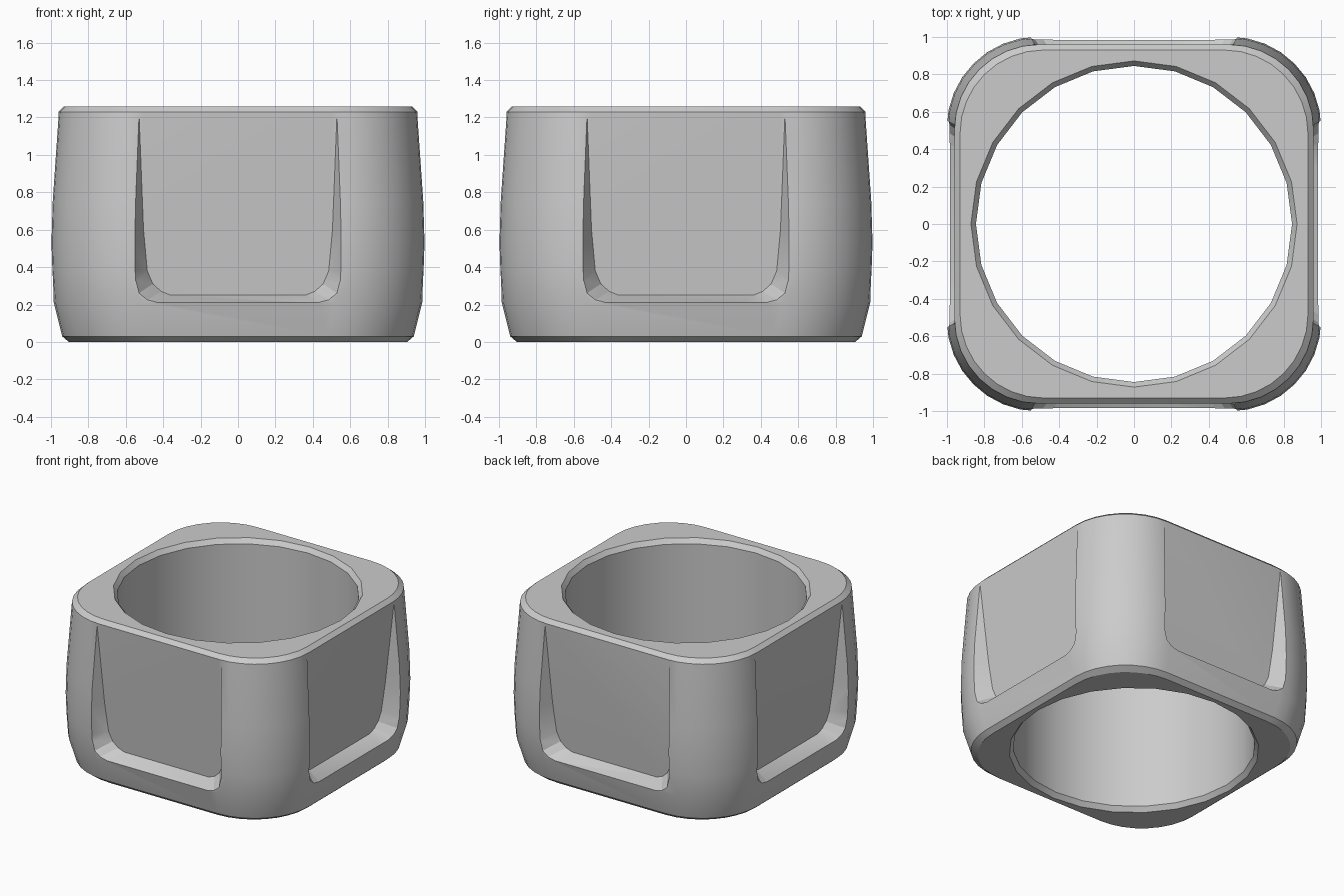
import bpy, bmesh
from math import sin, cos, pi, radians
from mathutils import Matrix, Vector

cube = bpy.data.objects.get("Cube")
if cube:
    bpy.data.objects.remove(cube, do_unlink=True)

HEIGHT = 1.26
OUTSIDE = 1.01      # distance of the outer face of the recess cutter


def rounded_square(half, radius, z, steps=8):
    c = half - radius
    pts = []
    for quarter in range(4):
        sx = 1 if quarter in (0, 3) else -1
        sy = 1 if quarter in (0, 1) else -1
        for i in range(steps + 1):
            a = (quarter + i / steps) * pi / 2
            pts.append((sx * c + radius * cos(a), sy * c + radius * sin(a), z))
    return pts


def circle(radius, z, sides=24):
    return [(radius * cos(2 * pi * i / sides), radius * sin(2 * pi * i / sides), z)
            for i in range(sides)]


def loft(bm, rings, matrix=Matrix()):
    """Skin a stack of closed rings and cap both ends."""
    loops = [[bm.verts.new(matrix @ Vector(p)) for p in ring] for ring in rings]
    n = len(loops[0])
    for lower, upper in zip(loops, loops[1:]):
        for i in range(n):
            j = (i + 1) % n
            bm.faces.new((lower[i], lower[j], upper[j], upper[i]))
    bm.faces.new(loops[0][::-1])
    bm.faces.new(loops[-1])


def make_object(name, bm):
    bmesh.ops.recalc_face_normals(bm, faces=bm.faces[:])
    mesh = bpy.data.meshes.new(name)
    bm.to_mesh(mesh)
    bm.free()
    obj = bpy.data.objects.new(name, mesh)
    bpy.context.collection.objects.link(obj)
    return obj


# Rounded square body (half width, corner radius, height), bevelled at both rims
bm = bmesh.new()
profile = [(0.905, 0.45, 0), (0.94, 0.455, 0.03), (0.985, 0.475, 0.21),
           (0.996, 0.485, 0.38), (1.001, 0.488, 0.53), (0.994, 0.48, 0.75),
           (0.96, 0.455, 1.23), (0.93, 0.445, HEIGHT)]
loft(bm, [rounded_square(*section) for section in profile])
body = make_object("square_ring_body", bm)

# Round bore with a small bevel at each end
bm = bmesh.new()
bore = [(0.899, -0.035), (0.845, 0.035), (0.845, HEIGHT - 0.035), (0.899, HEIGHT + 0.035)]
loft(bm, [circle(r, z) for r, z in bore])
bore_cutter = make_object("bore_cutter", bm)


# Side recesses: the floor leans inward towards the bottom
def floor_y(z):
    return 0.9595 - 0.092 * (1.23 - z)


# Right half outlines: floor (x, z) and rim (x, z, distance out)
floor = [(0.53, 1.245), (0.505, 0.6), (0.485, 0.38), (0.455, 0.31), (0.41, 0.27), (0.36, 0.25)]
rim = [(0.555, 1.245, OUTSIDE), (0.553, 0.59, 1.0), (0.55, 0.33, 0.992),
       (0.53, 0.26, 0.988), (0.485, 0.225, 0.986), (0.43, 0.21, 0.985)]
inner, outer = [], []
for (fx, fz), (rx, rz, ry) in zip(floor, rim):
    fy = floor_y(fz)
    k = (OUTSIDE - fy) / (ry - fy)
    inner.append((fx, -fy, fz))
    outer.append((fx + (rx - fx) * k, -OUTSIDE, fz + (rz - fz) * k))


def mirrored(half):
    return half + [(-x, y, z) for x, y, z in reversed(half)]


bm = bmesh.new()
for side in range(4):
    loft(bm, [mirrored(inner), mirrored(outer)], Matrix.Rotation(side * pi / 2, 4, 'Z'))
bmesh.ops.triangulate(bm, faces=[f for f in bm.faces if len(f.verts) == 4])
recess_cutter = make_object("recess_cutter", bm)

# Cut, then bake the result and drop the cutters
for cutter in (bore_cutter, recess_cutter):
    cutter.hide_render = True
    mod = body.modifiers.new(cutter.name, 'BOOLEAN')
    mod.operation = 'DIFFERENCE'
    mod.solver = 'EXACT'
    mod.object = cutter
bpy.context.view_layer.update()
result = bpy.data.meshes.new_from_object(
    body.evaluated_get(bpy.context.evaluated_depsgraph_get()))
body.modifiers.clear()
body.data = result
for cutter in (bore_cutter, recess_cutter):
    bpy.data.objects.remove(cutter, do_unlink=True)

# Single grey material
grey = bpy.data.materials.new("light_grey")
grey.use_nodes = True
colour = (0.6, 0.6, 0.6, 1)
grey.diffuse_color = colour
grey.node_tree.nodes["Principled BSDF"].inputs["Base Color"].default_value = colour
body.data.materials.clear()
body.data.materials.append(grey)

bpy.ops.object.select_all(action='DESELECT')
body.select_set(True)
bpy.context.view_layer.objects.active = body
bpy.ops.object.shade_smooth_by_angle(angle=radians(25))
